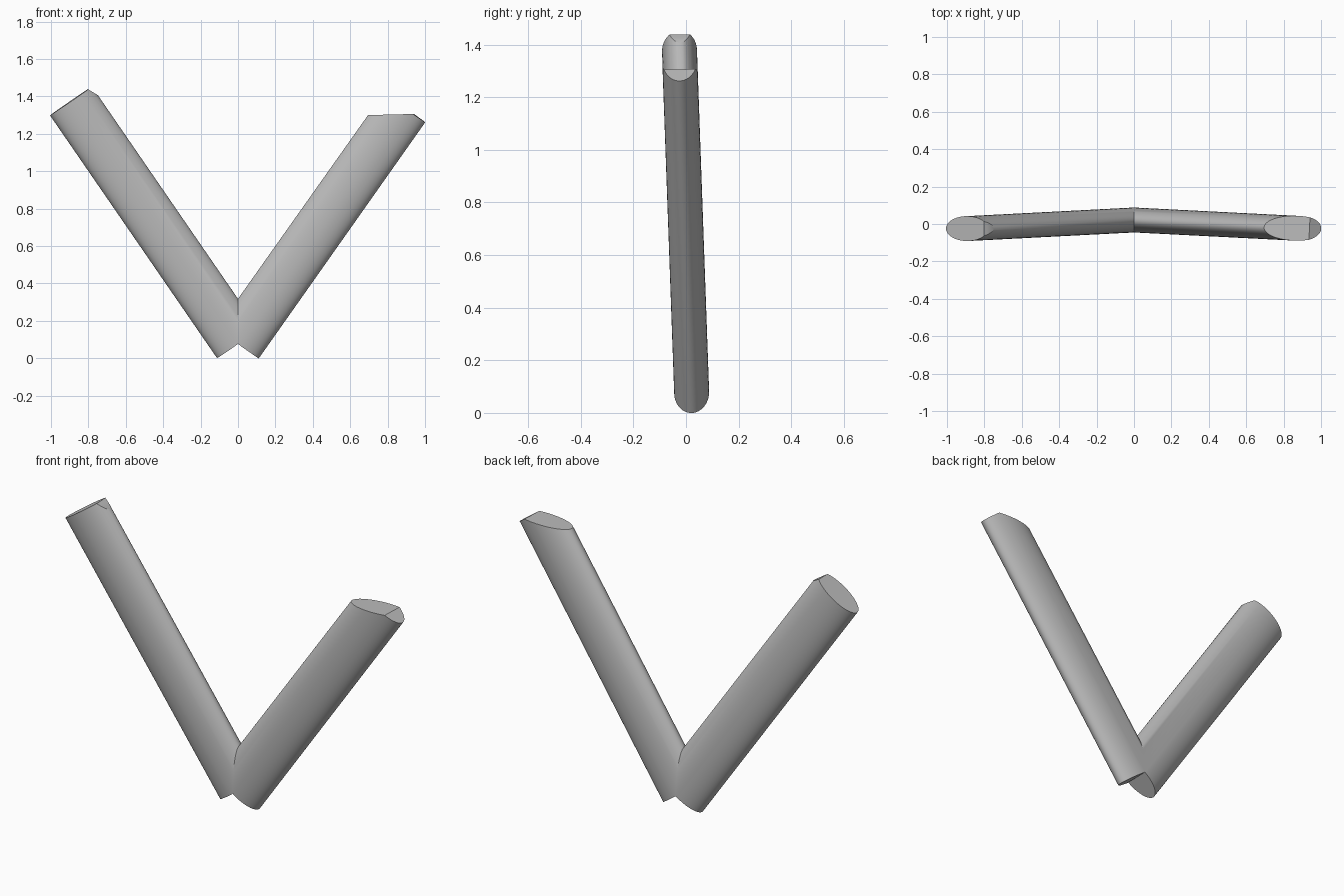
import bpy, bmesh, math
from mathutils import Vector, Matrix

cube = bpy.data.objects.get("Cube")
if cube:
    bpy.data.objects.remove(cube)

SEGMENTS = 48
HALF_WIDE, HALF_DEEP = 0.136, 0.0665
ORIGIN = Vector((0, 0.0215, 0.078))


def cut(bm, point, normal, fill):
    """Slice off everything on the normal side of a plane."""
    geom = bm.verts[:] + bm.edges[:] + bm.faces[:]
    res = bmesh.ops.bisect_plane(bm, geom=geom, dist=1e-5, plane_co=point,
                                 plane_no=normal, clear_outer=True)
    if fill:
        edges = [e for e in res["geom_cut"]
                 if isinstance(e, bmesh.types.BMEdge) and e.is_boundary]
        bmesh.ops.edgeloop_fill(bm, edges=edges)


def arm(side, run, rise, length, tip_point, tip_normal):
    """Oval tube leaning out to one side, with a trimmed tip."""
    d = Vector((side * run, -0.0293, rise)).normalized()
    u = Vector((-side * rise, 0, run)).normalized()
    v = d.cross(u) * side
    frame = Matrix((u * HALF_WIDE, v * HALF_DEEP, d)).transposed().to_4x4()
    frame.translation = ORIGIN + d * length / 2
    bm = bmesh.new()
    bmesh.ops.create_cone(bm, cap_ends=True, segments=SEGMENTS, radius1=1,
                          radius2=1, depth=length, matrix=frame)
    cut(bm, tip_point, tip_normal, True)
    cut(bm, (0, 0, 0), (-side, 0, 0), False)
    mesh = bpy.data.meshes.new("arm_piece")
    bm.to_mesh(mesh)
    bm.free()
    return mesh


# Two arms meeting on the middle plane
pieces = [
    arm(1, 0.576, 0.817, 1.545, (0.69, 0, 1.30), (-0.025, 0, 1)),
    arm(-1, 0.567, 0.824, 1.576, (-0.8, 0, 1.437), (0.51, 0, 0.86)),
]

# Weld the arms along the seam
bm = bmesh.new()
for piece in pieces:
    bm.from_mesh(piece)
    bpy.data.meshes.remove(piece)
seam = [v for v in bm.verts if abs(v.co.x) < 0.002]
bmesh.ops.remove_doubles(bm, verts=seam, dist=0.004)
bmesh.ops.recalc_face_normals(bm, faces=bm.faces)
mesh = bpy.data.meshes.new("joined_arms")
bm.to_mesh(mesh)
bm.free()
body = bpy.data.objects.new("joined_arms", mesh)
bpy.context.collection.objects.link(body)

# Plain grey material
grey = bpy.data.materials.new("plain_grey")
grey.use_nodes = True
colour = (0.5, 0.5, 0.5, 1)
grey.diffuse_color = colour
grey.node_tree.nodes["Principled BSDF"].inputs["Base Color"].default_value = colour
mesh.materials.append(grey)

# Smooth sides, crisp ends
bpy.ops.object.select_all(action="DESELECT")
body.select_set(True)
bpy.context.view_layer.objects.active = body
bpy.ops.object.shade_smooth_by_angle(angle=math.radians(30))
